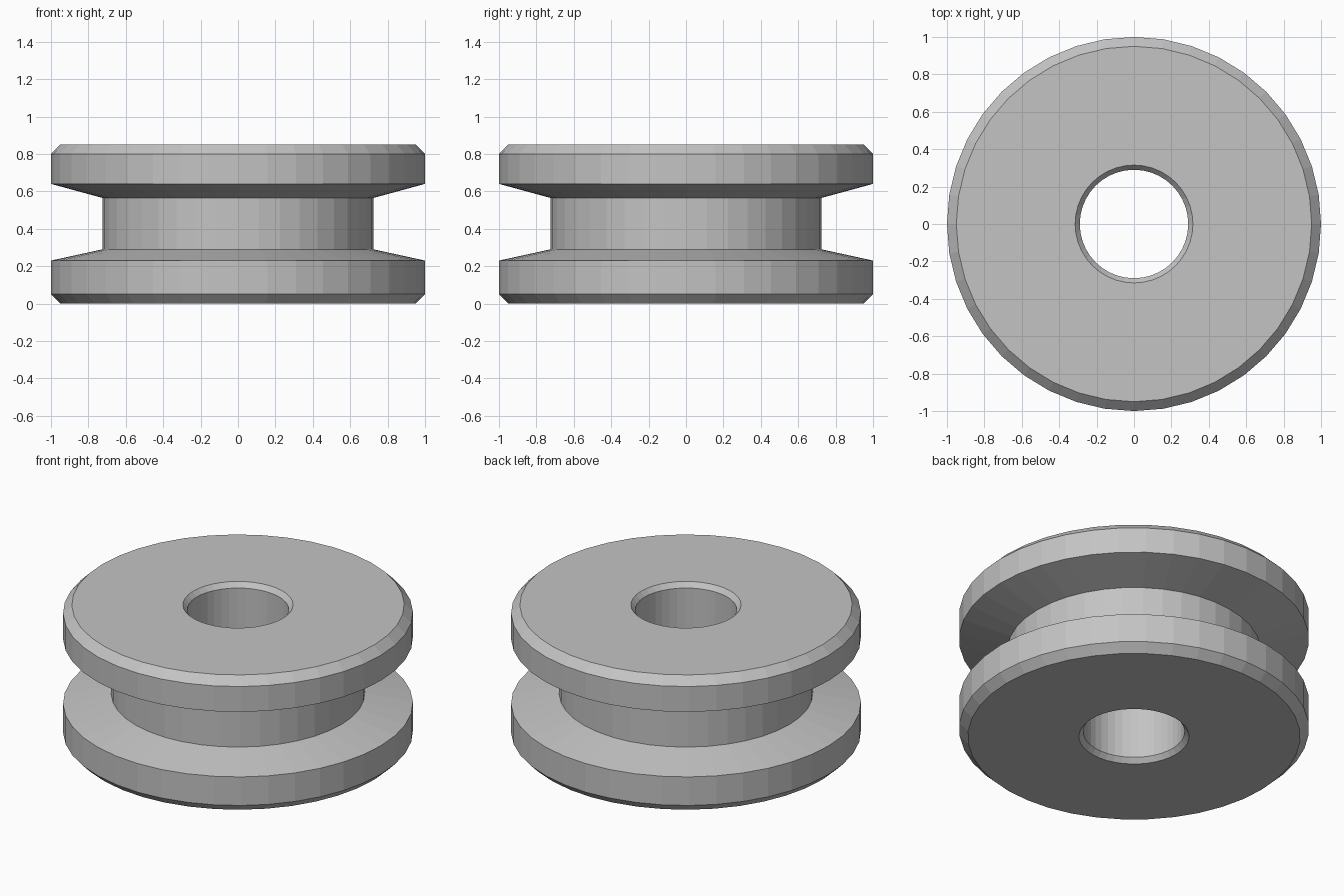
import bpy
import bmesh
from math import tau
from mathutils import Matrix

SIDES = 40
HEIGHT = 0.85

cube = bpy.data.objects.get("Cube")
if cube:
    bpy.data.objects.remove(cube, do_unlink=True)

# Plain grey material
grey = bpy.data.materials.new("plain_grey")
grey.use_nodes = True
colour = (0.55, 0.55, 0.55, 1)
grey.diffuse_color = colour
grey.node_tree.nodes["Principled BSDF"].inputs["Base Color"].default_value = colour

# Closed cross-section (radius, height): bore, bevelled rims and tapered groove
profile = [
    (0.29, 0.03), (0.315, 0),
    (0.95, 0), (1, 0.05), (1, 0.23),
    (0.725, 0.29), (0.725, 0.565),
    (1, 0.64), (1, HEIGHT - 0.05), (0.95, HEIGHT),
    (0.315, HEIGHT), (0.29, HEIGHT - 0.03),
]

# Revolve the section into a grooved ring
bm = bmesh.new()
rings = []
for i in range(SIDES):
    turn = Matrix.Rotation(tau * i / SIDES, 3, "Z")
    rings.append([bm.verts.new(turn @ bm.verts.new((r, 0, z)).co) for r, z in profile])
bmesh.ops.delete(bm, geom=[v for v in bm.verts if v not in {w for ring in rings for w in ring}], context="VERTS")
for i, ring in enumerate(rings):
    following = rings[(i + 1) % SIDES]
    for j in range(len(profile)):
        k = (j + 1) % len(profile)
        bm.faces.new((ring[j], following[j], following[k], ring[k]))
bmesh.ops.recalc_face_normals(bm, faces=bm.faces)

mesh = bpy.data.meshes.new("grooved_ring")
bm.to_mesh(mesh)
bm.free()
mesh.materials.append(grey)
ring_object = bpy.data.objects.new("grooved_ring", mesh)
bpy.context.collection.objects.link(ring_object)
